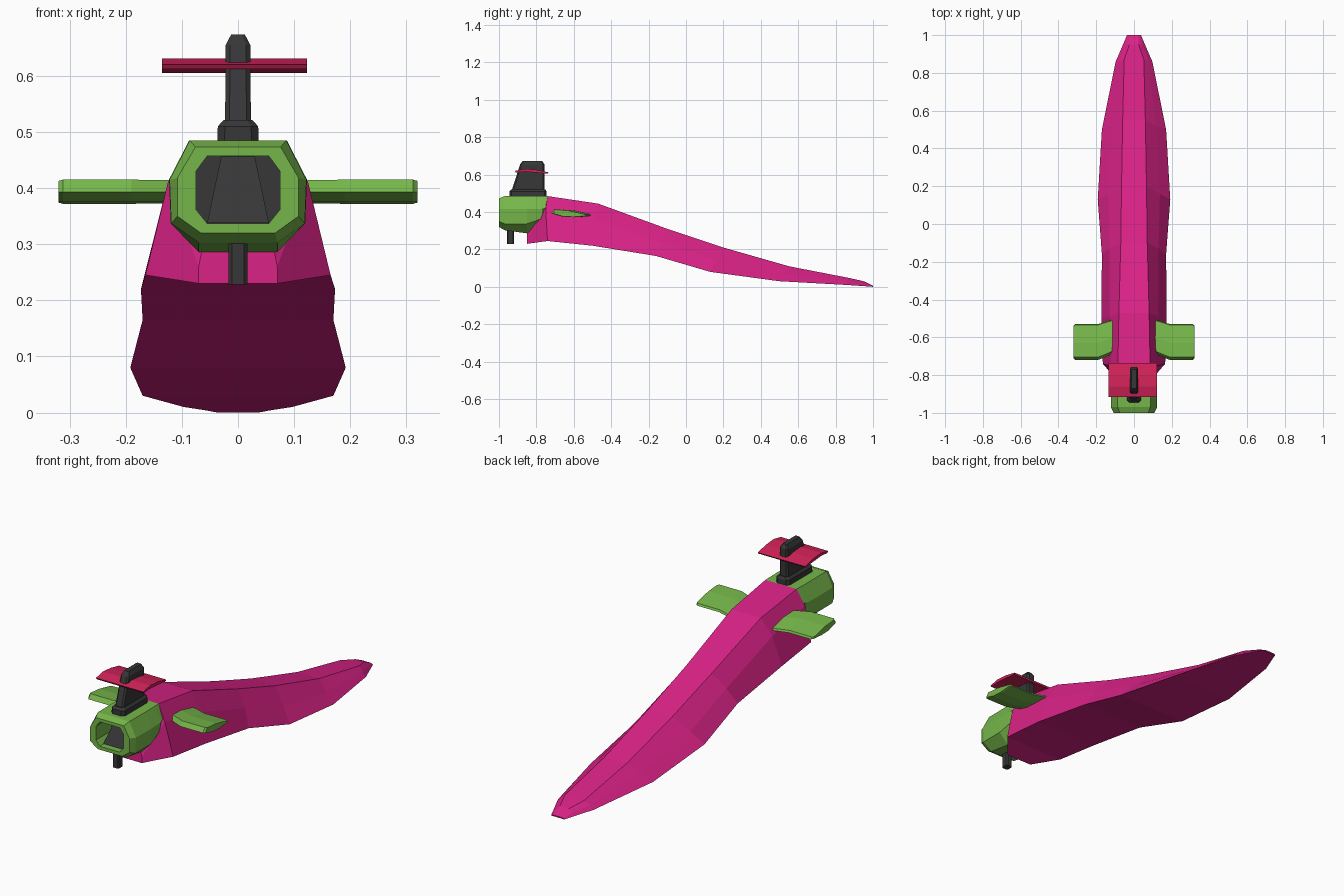
import bpy, bmesh

def mat(name, rgb):
    m = bpy.data.materials.new(name)
    m.diffuse_color = (*rgb, 1)
    return m

MAGENTA = mat("magenta", (0.70, 0.016, 0.24))
GREEN = mat("leaf green", (0.18, 0.47, 0.068))
RED = mat("crimson red", (0.64, 0.016, 0.10))
DARK = mat("charcoal", (0.038, 0.038, 0.040))

def loft(name, rings, *mats, first_cap=0):
    """Skin closed rings of (x, y, z) points and cap both ends."""
    bm = bmesh.new()
    vs = [[bm.verts.new(p) for p in r] for r in rings]
    n = len(vs[0])
    for a, b in zip(vs, vs[1:]):
        for i in range(n):
            j = (i + 1) % n
            bm.faces.new((a[i], a[j], b[j], b[i]))
    bm.faces.new(vs[0]).material_index = first_cap
    bm.faces.new(vs[-1][::-1])
    bmesh.ops.recalc_face_normals(bm, faces=bm.faces)
    me = bpy.data.meshes.new(name)
    bm.to_mesh(me)
    bm.free()
    for m in mats:
        me.materials.append(m)
    ob = bpy.data.objects.new(name, me)
    bpy.context.collection.objects.link(ob)
    return ob

def sym(half):
    """Mirror a half ring of points across x = 0."""
    return list(half) + [(-x, y, z) for x, y, z in reversed(half)]

def rect(z, hx, y0, y1):
    """Chamfered horizontal rectangle."""
    c = hx * 0.35
    return sym([(hx - c, y0, z), (hx, y0 + c, z), (hx, y1 - c, z), (hx - c, y1, z)])

# Long hull: bottom, middle and top corner at each station
hull = [
    [(.07, -.85, .230), (.07, -.85, .26), (.065, -.85, .286)],
    [(.165, -.74, .245), (.125, -.75, .41), (.085, -.74, .485)],
    [(.173, -.50, .220), (.128, -.49, .36), (.080, -.47, .445)],
    [(.170, -.16, .165), (.130, -.13, .24), (.070, -.10, .310)],
    [(.192, .13, .080), (.137, .16, .14), (.066, .20, .210)],
    [(.170, .50, .030), (.117, .52, .07), (.060, .55, .110)],
    [(.097, .86, .010), (.078, .86, .03), (.052, .87, .048)],
    [(.058, .95, .004), (.045, .95, .018), (.024, .95, .030)],
    [(.037, 1.0, .000), (.032, 1.0, .003), (.024, 1.0, .006)],
]
loft("hull", [sym(h) for h in hull], MAGENTA)

# Octagonal nose with a recessed opening
def nose_ring(y, *pts):
    return sym([(x, y, z) for x, z in pts])

inner = ((.055, .457), (.075, .430), (.075, .362), (.055, .337))
loft("nose", [
    nose_ring(-.88, *inner),
    nose_ring(-1.0, *inner),
    nose_ring(-1.0, (.076, .473), (.108, .418), (.108, .350), (.066, .320)),
    nose_ring(-.97, (.086, .485), (.122, .415), (.119, .337), (.070, .303)),
    nose_ring(-.85, (.087, .485), (.123, .415), (.120, .337), (.070, .286)),
    nose_ring(-.77, (.086, .485), (.120, .415), (.110, .365), (.060, .340)),
    nose_ring(-.74, (.085, .485), (.112, .425), (.095, .412), (.050, .400)),
], GREEN, DARK, first_cap=1)

# Dark wedge inside the opening
loft("nose_core", [
    sym([(.055, -.97, .338), (.055, -.87, .338)]),
    sym([(.030, -.90, .456), (.030, -.87, .456)]),
], DARK)

# Tower: base block, sloped mast and chamfered cap
loft("tower_base", [rect(.480, .037, -.945, -.745), rect(.510, .036, -.945, -.745),
                    rect(.521, .026, -.935, -.752)], DARK)
loft("tower", [rect(.515, .023, -.932, -.757), rect(.655, .022, -.887, -.757),
               rect(.674, .012, -.872, -.770)], DARK)

# Rod hanging under the nose
loft("lower_rod", [rect(.228, .017, -.957, -.920), rect(.320, .017, -.957, -.920)], DARK)

# Curved plate across the tower
plate = [(-.915, .620), (-.86, .631), (-.80, .626), (-.735, .612),
         (-.74, .605), (-.80, .611), (-.86, .616), (-.91, .612)]
loft("tower_plane", [[(x, y, z) for y, z in plate] for x in (-.135, .123)], RED)

# Side fins: the root bends backwards, the tip is slightly tapered
fin = [(-.720, .393), (-.705, .415), (-.63, .409), (-.535, .388),
       (-.53, .378), (-.60, .372), (-.66, .375)]

def fin_ring(x, dy, s=1.0):
    return [(x, -.625 + (y + .625) * s + dy, .393 + (z - .393) * s) for y, z in fin]

for side, name in ((1, "right_fin"), (-1, "left_fin")):
    loft(name, [fin_ring(side * x, dy, s) for x, dy, s in
                ((.09, .035, .9), (.13, .022, .97), (.19, 0, 1), (.312, 0, 1), (.32, 0, .9))], GREEN)
